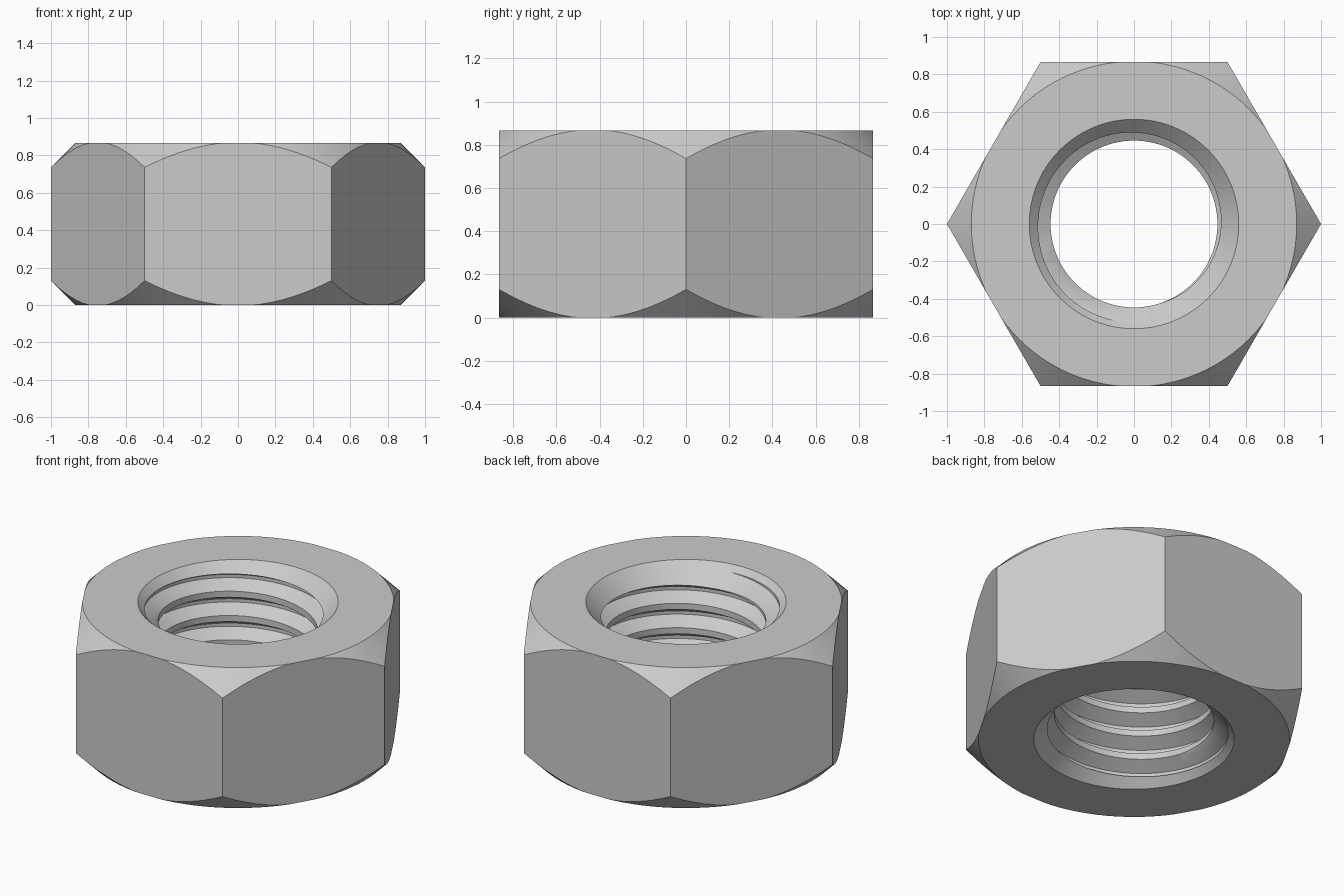
import bpy, bmesh, math

if "Cube" in bpy.data.objects:
    bpy.data.objects.remove(bpy.data.objects["Cube"])

HEIGHT = 0.866
SEGS = 96
PITCH = 0.15
R_CREST, R_ROOT = 0.446, 0.526
R_SINK = 0.56          # countersink radius at the faces
R_CHAMFER = 0.87       # outer bevel radius at the faces

steel = bpy.data.materials.new("steel_grey")
steel.diffuse_color = (0.6, 0.6, 0.6, 1)
steel.use_nodes = True
steel.node_tree.nodes["Principled BSDF"].inputs["Base Color"].default_value = steel.diffuse_color


def finish(name, bm):
    bmesh.ops.recalc_face_normals(bm, faces=bm.faces[:])
    me = bpy.data.meshes.new(name)
    bm.to_mesh(me)
    bm.free()
    me.materials.append(steel)
    ob = bpy.data.objects.new(name, me)
    bpy.context.collection.objects.link(ob)
    return ob


def lathe(name, profile, segs):
    """Closed solid of stacked rings, profile = (radius, z) from bottom to top."""
    bm = bmesh.new()
    rings = [[bm.verts.new((r * math.cos(math.tau * j / segs),
                            r * math.sin(math.tau * j / segs), z))
              for j in range(segs)] for r, z in profile]
    for a, b in zip(rings, rings[1:]):
        for j in range(segs):
            k = (j + 1) % segs
            bm.faces.new((a[j], a[k], b[k], b[j]))
    bm.faces.new(rings[0][::-1])
    bm.faces.new(rings[-1])
    return finish(name, bm)


def thread_core(name):
    """Right-hand helical core, longer than the nut, used to cut the thread."""
    flank = (R_ROOT - R_CREST) * math.tan(math.radians(30))
    crest = PITCH / 4
    # one pitch: crest bottom, crest top, root bottom, root top
    tooth = [(R_CREST, 0), (R_CREST, crest),
             (R_ROOT, crest + flank), (R_ROOT, PITCH - flank)]
    z0 = 0.67 - PITCH / 4 - 7 * PITCH
    rows = [(r, z0 + z + n * PITCH) for n in range(12) for r, z in tooth]
    bm = bmesh.new()
    cols = []
    for j in range(SEGS):
        a = math.tau * j / SEGS
        cols.append([bm.verts.new((r * math.cos(a), r * math.sin(a),
                                   z + PITCH * j / SEGS)) for r, z in rows])
    for j in range(SEGS):
        last = j == SEGS - 1
        here, nxt = cols[j], cols[0][4:] if last else cols[j + 1]
        for i in range(len(nxt) - 1):
            bm.faces.new((here[i], nxt[i], nxt[i + 1], here[i + 1]))
    # close both ends with fans
    rim = [e for e in bm.edges if e.is_boundary]
    low = bm.verts.new((0, 0, -0.8))
    high = bm.verts.new((0, 0, 1.8))
    for e in rim:
        mid = (e.verts[0].co.z + e.verts[1].co.z) / 2
        bm.faces.new((e.verts[0], e.verts[1], low if mid < 0.4 else high))
    return finish(name, bm)


def boolean(target, cutter, operation):
    bpy.context.view_layer.objects.active = target
    mod = target.modifiers.new("cut", 'BOOLEAN')
    mod.operation = operation
    mod.solver = 'EXACT'
    mod.object = cutter
    bpy.ops.object.modifier_apply(modifier=mod.name)
    bpy.data.objects.remove(cutter)


# Hexagonal body, corners on the x axis
nut = lathe("hex_nut", [(1, 0), (1, HEIGHT)], 6)

# Conical bevel on the outer corners
e = 0.2
boolean(nut, lathe("corner_bevel", [(R_CHAMFER - 0.1, -0.1), (R_CHAMFER + e, e),
                                    (R_CHAMFER + e, HEIGHT - e),
                                    (R_CHAMFER - 0.1, HEIGHT + 0.1)], SEGS), 'INTERSECT')

# Threaded bore
boolean(nut, thread_core("thread_cutter"), 'DIFFERENCE')

# Countersinks at both ends
d = 0.2
boolean(nut, lathe("top_countersink", [(R_SINK - d, HEIGHT - d),
                                       (R_SINK + 0.1, HEIGHT + 0.1)], SEGS), 'DIFFERENCE')
boolean(nut, lathe("bottom_countersink", [(R_SINK + 0.1, -0.1),
                                          (R_SINK - d, d)], SEGS), 'DIFFERENCE')

# Smooth round surfaces, crisp edges
bpy.ops.object.select_all(action='DESELECT')
nut.select_set(True)
bpy.context.view_layer.objects.active = nut
bpy.ops.object.shade_smooth_by_angle(angle=math.radians(25))
